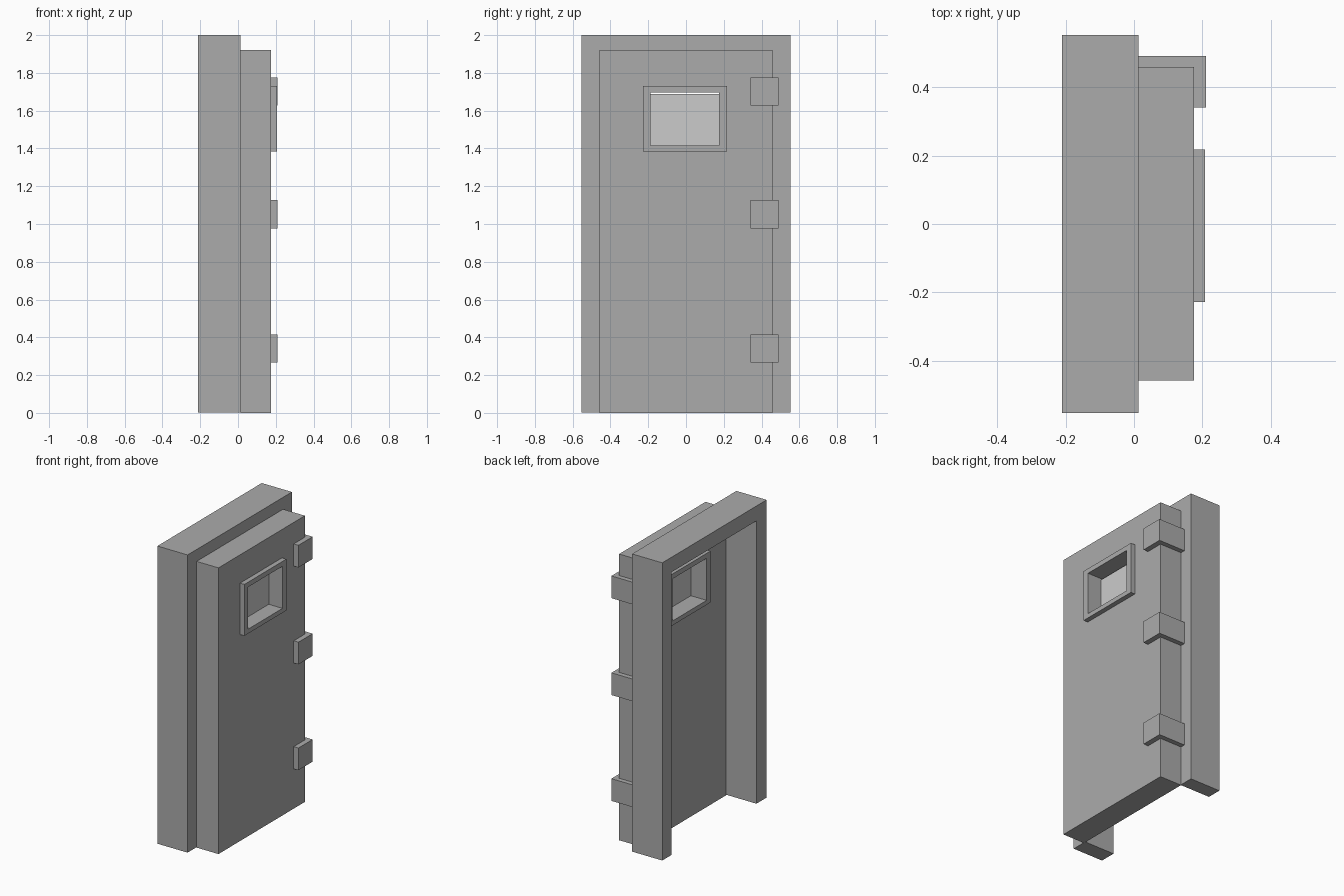
import bpy, bmesh
from mathutils import Vector

if "Cube" in bpy.data.objects:
    bpy.data.objects.remove(bpy.data.objects["Cube"])

dark = bpy.data.materials.new("dark_grey")
dark.diffuse_color = (0.41, 0.41, 0.41, 1)
dark.use_nodes = True
dark.node_tree.nodes["Principled BSDF"].inputs["Base Color"].default_value = dark.diffuse_color


def finish(name, bm, mat=dark):
    bmesh.ops.recalc_face_normals(bm, faces=bm.faces)
    me = bpy.data.meshes.new(name)
    bm.to_mesh(me)
    bm.free()
    ob = bpy.data.objects.new(name, me)
    bpy.context.collection.objects.link(ob)
    if mat:
        me.materials.append(mat)
    return ob


def prism(name, points, offset, mat=dark):
    """Extrude a flat outline along an offset vector."""
    bm = bmesh.new()
    face = bm.faces.new([bm.verts.new(p) for p in points])
    ext = bmesh.ops.extrude_face_region(bm, geom=[face], use_keep_orig=True)
    moved = [v for v in ext["geom"] if isinstance(v, bmesh.types.BMVert)]
    bmesh.ops.translate(bm, vec=Vector(offset), verts=moved)
    return finish(name, bm, mat)


def rect(y0, y1, z0, z1):
    return [(y0, z0), (y1, z0), (y1, z1), (y0, z1)]


def ring(name, outer, inner, x0, x1):
    """Rectangular slab in the YZ plane with a rectangular hole."""
    bm = bmesh.new()
    loops = [[bm.verts.new((x, y, z)) for y, z in r]
             for r, x in ((outer, x0), (outer, x1), (inner, x1), (inner, x0))]
    for k in range(4):
        a, b = loops[k], loops[(k + 1) % 4]
        for i in range(4):
            j = (i + 1) % 4
            bm.faces.new((a[i], a[j], b[j], b[i]))
    return finish(name, bm)


# door surround: two legs and a head
surround = [(-0.553, 0.003), (-0.553, 2), (0.553, 2), (0.553, 0.003),
            (0.455, 0.003), (0.455, 1.9), (-0.445, 1.9), (-0.445, 0.003)]
prism("door_surround", [(-0.211, y, z) for y, z in surround], (0.224, 0, 0))

# door slab with window cut-out
ring("door_slab", rect(-0.457, 0.459, 0, 1.92),
     rect(-0.205, 0.195, 1.40, 1.715), 0.013, 0.175)

# window trim running through the door, proud on both sides
ring("window_trim", rect(-0.228, 0.217, 1.385, 1.73),
     rect(-0.187, 0.176, 1.415, 1.697), -0.022, 0.207)

# thin pane, slightly short of the top of the opening
prism("window_pane", [(0.095, y, z) for y, z in rect(-0.2, 0.186, 1.40, 1.688)],
      (0.01, 0, 0), None)

# L-shaped hinges wrapping the door edge
plan = [(0.012, 0.45), (0.012, 0.491), (0.21, 0.491), (0.21, 0.341),
        (0.165, 0.341), (0.165, 0.45)]
for label, z in (("lower", 0.267), ("middle", 0.977), ("upper", 1.627)):
    prism(f"hinge_{label}", [(x, y, z) for x, y in plan], (0, 0, 0.149))
